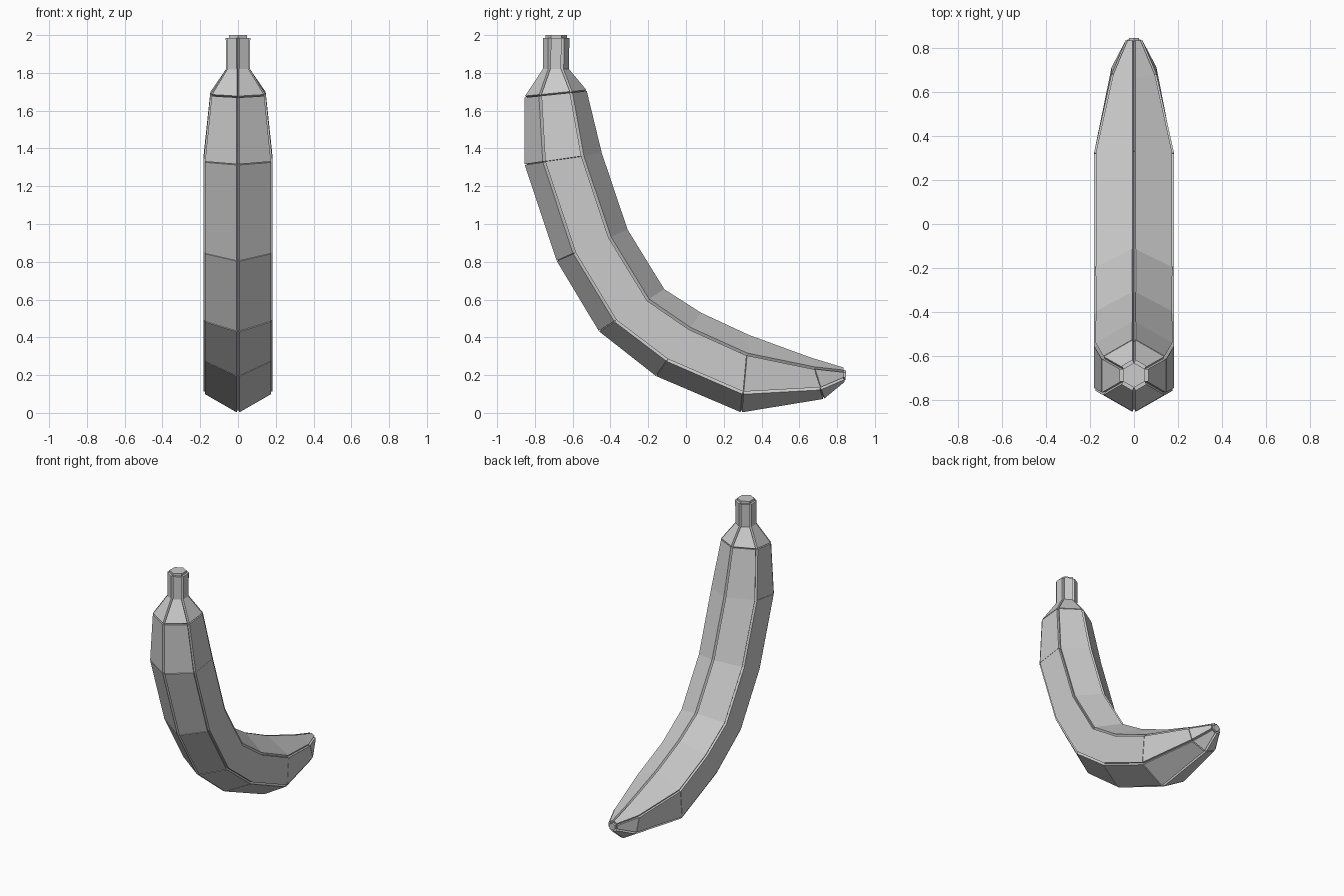
import bpy, bmesh, math
from mathutils import Vector

if "Cube" in bpy.data.objects:
    bpy.data.objects.remove(bpy.data.objects["Cube"])

PANEL = 0.016   # how far each flat panel stands off the core

# Stations from stem to tip: outer ridge (y, z), inner ridge (y, z)
stations = [
    ((-0.758, 1.984), (-0.617, 1.984)),
    ((-0.758, 1.815), (-0.620, 1.815)),
    ((-0.854, 1.668), (-0.525, 1.702)),
    ((-0.854, 1.315), (-0.445, 1.373)),
    ((-0.685, 0.805), (-0.309, 0.970)),
    ((-0.462, 0.434), (-0.113, 0.652)),
    ((-0.160, 0.196), (0.080, 0.530)),
    ((0.293, 0.003), (0.330, 0.413)),
    ((0.728, 0.074), (0.657, 0.291)),
    ((0.829, 0.160), (0.831, 0.240)),
]

# Hexagonal core
bm = bmesh.new()
rings = []
for outer, inner in stations:
    o, i = Vector((0, *outer)), Vector((0, *inner))
    centre, axis = (o + i) / 2, (o - i) / 2
    r = axis.length - 0.014
    axis.normalize()
    rings.append([bm.verts.new(centre + axis * r * math.cos(k * math.pi / 3)
                               + Vector((r * math.sin(k * math.pi / 3), 0, 0)))
                  for k in range(6)])
for a, b in zip(rings, rings[1:]):
    for k in range(6):
        n = (k + 1) % 6
        bm.faces.new((a[k], a[n], b[n], b[k]))
bm.faces.new(rings[0])
bm.faces.new(rings[-1])
bmesh.ops.recalc_face_normals(bm, faces=bm.faces)

# Separate every face so each becomes its own raised panel
bmesh.ops.split_edges(bm, edges=bm.edges[:])
mesh = bpy.data.meshes.new("banana")
bm.to_mesh(mesh)
bm.free()
banana = bpy.data.objects.new("banana", mesh)
bpy.context.collection.objects.link(banana)

# Raise panels outward
mod = banana.modifiers.new("panels", 'SOLIDIFY')
mod.thickness = PANEL
mod.offset = 1
